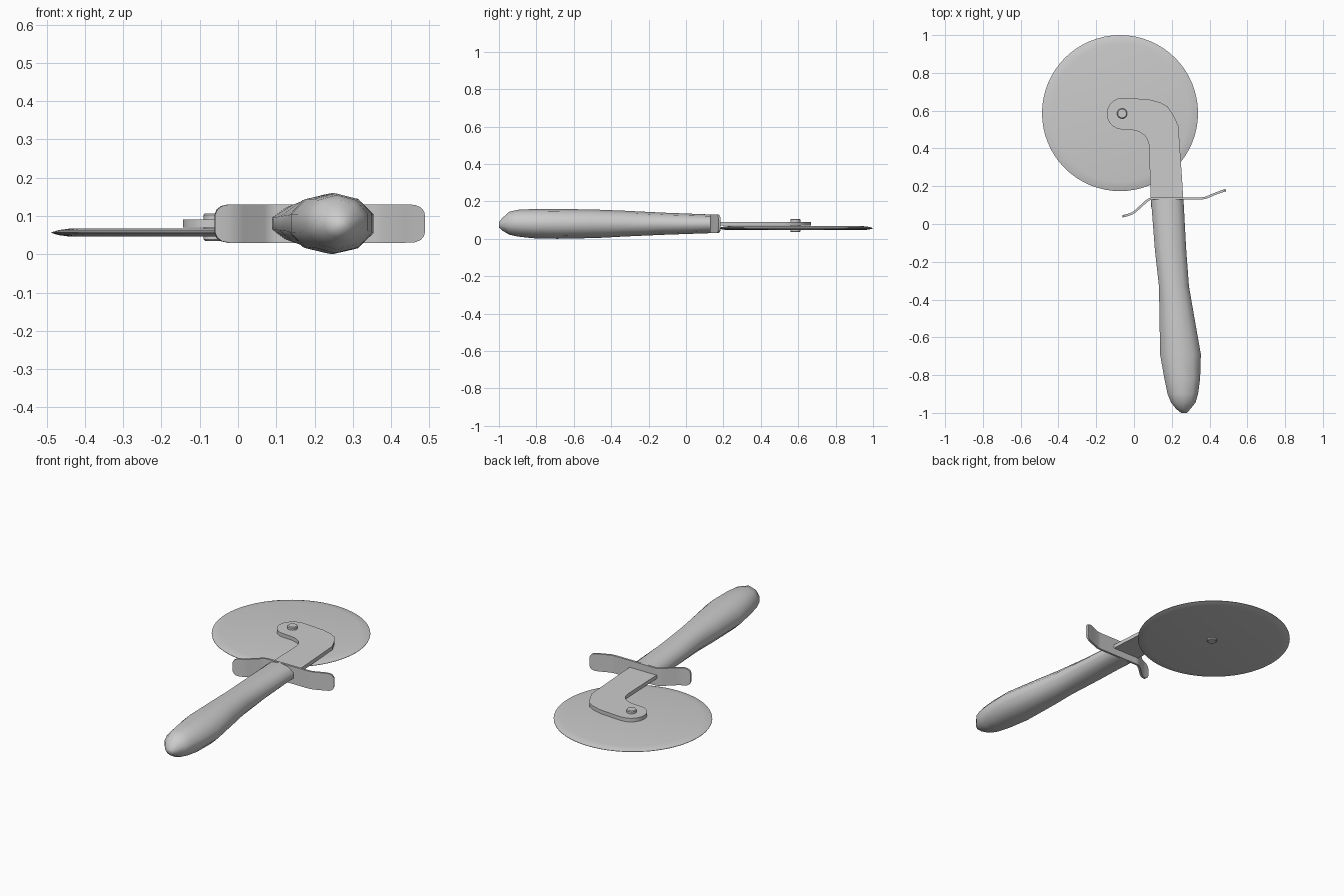
import bpy, bmesh, math


def finish(name, bm, angle=35):
    bmesh.ops.recalc_face_normals(bm, faces=bm.faces)
    me = bpy.data.meshes.new(name)
    bm.to_mesh(me)
    bm.free()
    ob = bpy.data.objects.new(name, me)
    bpy.context.collection.objects.link(ob)
    bpy.ops.object.select_all(action='DESELECT')
    ob.select_set(True)
    bpy.context.view_layer.objects.active = ob
    bpy.ops.object.shade_smooth_by_angle(angle=math.radians(angle))
    return ob


def loft(name, rings, angle=35):
    """Skin a list of closed rings and cap both ends."""
    bm = bmesh.new()
    loops = [[bm.verts.new(p) for p in ring] for ring in rings]
    n = len(loops[0])
    for a, b in zip(loops, loops[1:]):
        for i in range(n):
            j = (i + 1) % n
            bm.faces.new((a[i], a[j], b[j], b[i]))
    bm.faces.new(loops[0])
    bm.faces.new(loops[-1])
    return finish(name, bm, angle)


def lathe(name, cx, cy, profile, sides, angle=35):
    """Rings of (radius, z) around a vertical axis."""
    turn = [2 * math.pi * i / sides for i in range(sides)]
    return loft(name, [[(cx + r * math.cos(a), cy + r * math.sin(a), z) for a in turn]
                       for r, z in profile], angle)


# Cutting wheel with a bevelled sharp rim
lathe("cutting_wheel", -0.074, 0.587,
      [(0.365, 0.046), (0.395, 0.050), (0.413, 0.0555), (0.413, 0.0575), (0.395, 0.063), (0.365, 0.067)], 64)

# Axle rivet
lathe("axle_rivet", -0.063, 0.585,
      [(0.023, 0.035), (0.027, 0.039), (0.027, 0.103), (0.023, 0.107)], 20)

# Hooked bracket plate: stem, outer bend, rounded eye, inner bend
outline = [(0.262, 0.09), (0.257, 0.20), (0.235, 0.52), (0.212, 0.57), (0.18, 0.62),
           (0.14, 0.643), (0.085, 0.658), (-0.035, 0.668)]
outline += [(-0.06 + 0.084 * math.cos(math.radians(a)), 0.584 + 0.084 * math.sin(math.radians(a)))
            for a in range(95, 266, 17)]
outline += [(-0.02, 0.499), (0.01, 0.494), (0.035, 0.484), (0.056, 0.469), (0.07, 0.449),
            (0.078, 0.425), (0.08, 0.39), (0.09, 0.09)]
loft("bracket_plate", [[(x, y, z) for x, y in outline] for z in (0.07, 0.091)], 30)

# Finger guard: bent strip with rounded ends, (x, y, half height)
path = [(-0.061, 0.041, 0.022), (-0.055, 0.042, 0.037), (-0.043, 0.045, 0.046), (-0.025, 0.050, 0.05),
        (-0.008, 0.057, 0.05), (0.010, 0.070, 0.05), (0.065, 0.120, 0.05), (0.085, 0.133, 0.05),
        (0.105, 0.135, 0.05), (0.355, 0.135, 0.05), (0.380, 0.139, 0.05), (0.435, 0.162, 0.05),
        (0.460, 0.171, 0.049), (0.475, 0.176, 0.043), (0.484, 0.179, 0.032), (0.486, 0.180, 0.02)]
sections = []
for i, (x, y, h) in enumerate(path):
    a, b = path[max(i - 1, 0)], path[min(i + 1, len(path) - 1)]
    dx, dy = b[0] - a[0], b[1] - a[1]
    k = 0.006 / math.hypot(dx, dy)
    nx, ny = -dy * k, dx * k
    sections.append([(x + s * nx, y + s * ny, 0.08 + t * h)
                     for s, t in ((-1, -1), (1, -1), (1, 1), (-1, 1))])
loft("finger_guard", sections, 40)

# Ten-sided swelling handle: (y, x left, x right, z low, z high)
stations = [(0.13, 0.09, 0.262, 0.03, 0.13), (-0.13, 0.11, 0.276, 0.021, 0.14),
            (-0.33, 0.132, 0.291, 0.012, 0.15), (-0.48, 0.135, 0.317, 0.004, 0.156),
            (-0.69, 0.138, 0.354, 0.0, 0.16), (-0.82, 0.161, 0.350, 0.003, 0.159),
            (-0.90, 0.178, 0.339, 0.012, 0.155), (-0.945, 0.196, 0.326, 0.022, 0.144),
            (-0.98, 0.224, 0.298, 0.043, 0.113), (-1.0, 0.25, 0.28, 0.06, 0.09)]
rings = []
for y, xl, xr, zl, zh in stations:
    rings.append([((xl + xr) / 2 + (xr - xl) / 2 * math.sin(a) / 0.951, y,
                   (zl + zh) / 2 + (zh - zl) / 2 * math.cos(a))
                  for a in (math.radians(36 * i) for i in range(10))])
loft("handle", rings, 60)
